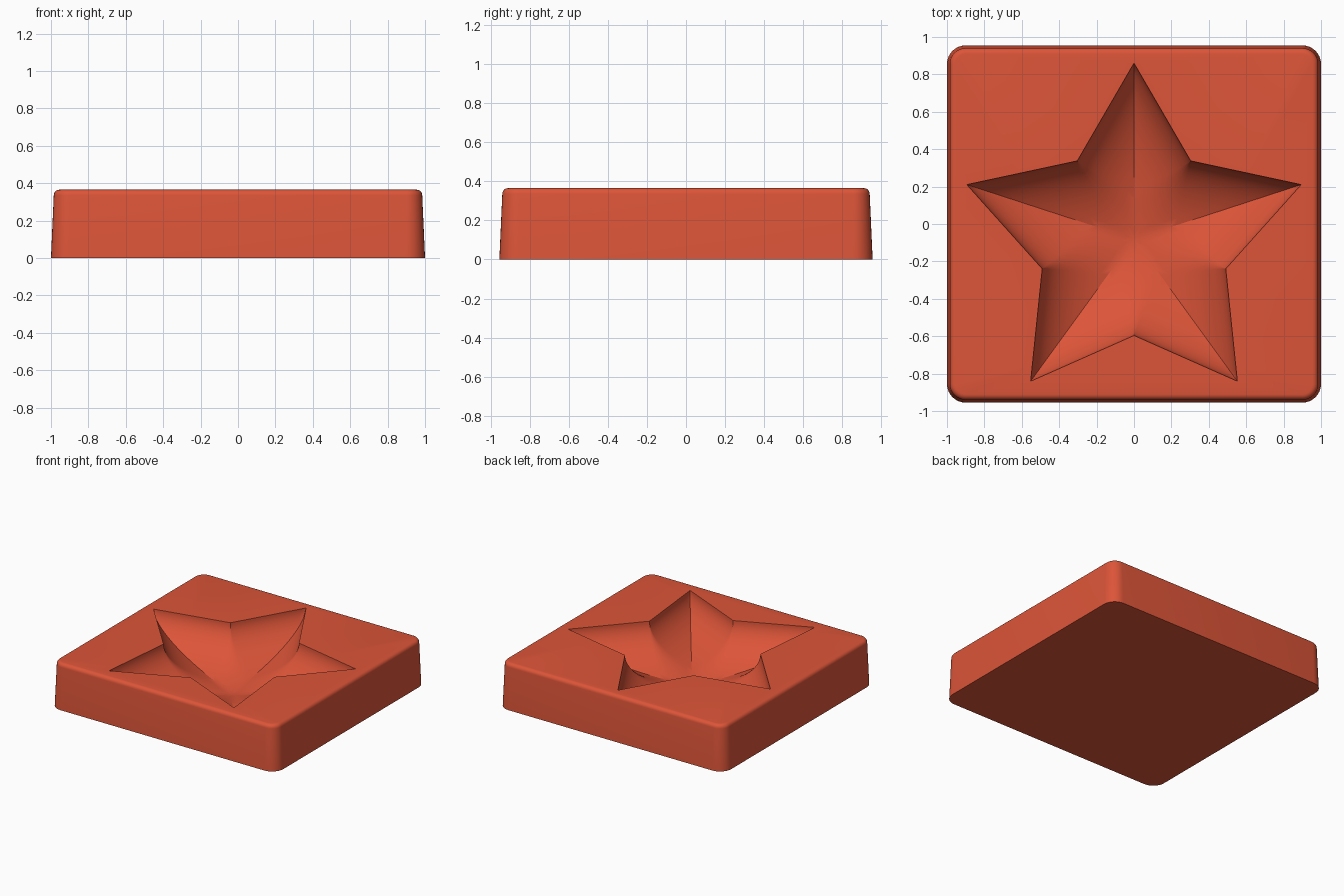
import bpy
import bmesh
import math
from mathutils import Vector

cube = bpy.data.objects.get("Cube")
if cube:
    bpy.data.objects.remove(cube, do_unlink=True)

# Main dimensions
HEIGHT = 0.365
CENTER = Vector((0, -0.08))
TIP_RADIUS, NOTCH_RADIUS = 0.94, 0.516
DEPTH = 0.33
ROWS, COLS = 28, 16

# One flat colour
red = bpy.data.materials.new("terracotta_red")
red.use_nodes = True
red.diffuse_color = (0.72, 0.09, 0.04, 1)
red.node_tree.nodes["Principled BSDF"].inputs["Base Color"].default_value = red.diffuse_color

bm = bmesh.new()


def star_point(radius, angle):
    return CENTER + radius * Vector((math.sin(angle), math.cos(angle)))


def hollow_depth(distance):
    """Rounded wall profile, steep at the rim and shallow in the middle."""
    u = min(distance / NOTCH_RADIUS, 1)
    return DEPTH * (0.82 * math.sqrt(1 - (1 - u) ** 2) + 0.18 * u)


def hollow_wedge(tip, notch):
    """Surface between one rim edge and the valley line from tip to centre."""
    edge = notch - tip
    grid = []
    for j in range(ROWS + 1):
        valley = tip.lerp(CENTER, j / ROWS)
        t = min((valley - tip).dot(edge) / edge.length_squared, 1)
        foot = tip + edge * t
        row = []
        for i in range(COLS + 1):
            p = foot.lerp(valley, (i / COLS) ** 2)
            row.append(bm.verts.new((p.x, p.y, HEIGHT - hollow_depth((p - foot).length))))
        grid.append(row)
    for a, b in zip(grid, grid[1:]):
        for i in range(COLS):
            bm.faces.new((a[i], a[i + 1], b[i + 1], b[i]))


# Star-shaped hollow: ten mirrored wedges
for k in range(5):
    angle = k * math.tau / 5
    for side in (-1, 1):
        hollow_wedge(star_point(TIP_RADIUS, angle),
                     star_point(NOTCH_RADIUS, angle + side * math.pi / 5))
bmesh.ops.remove_doubles(bm, verts=bm.verts[:], dist=0.0002)
bmesh.ops.dissolve_degenerate(bm, edges=bm.edges[:], dist=0.00001)
rim = [e for e in bm.edges if e.is_boundary]


def rounded_ring(inset, z, radius=0.1, steps=8):
    """Closed ring of vertices around a rounded rectangle."""
    ring = []
    r = radius - inset
    for q, (sx, sy) in enumerate(((1, 1), (-1, 1), (-1, -1), (1, -1))):
        for s in range(steps + 1):
            a = (q + s / steps) * math.pi / 2
            ring.append(bm.verts.new((sx * (1 - radius) + r * math.cos(a),
                                      sy * (0.955 - radius) + r * math.sin(a), z)))
    return ring


# Block: tapered sides with a rounded top edge
ROUND = 0.03
levels = [(0, 0), (0.015, HEIGHT - ROUND)]
for s in range(1, 6):
    a = s / 5 * math.pi / 2
    levels.append((0.015 + ROUND * (1 - math.cos(a)), HEIGHT - ROUND * (1 - math.sin(a))))
rings = [rounded_ring(inset, z) for inset, z in levels]
for low, high in zip(rings, rings[1:]):
    for i in range(len(low)):
        n = (i + 1) % len(low)
        bm.faces.new((low[i], low[n], high[n], high[i]))
bm.faces.new(rings[0][::-1])

# Flat top around the hollow
top = rings[-1]
outline = [bm.edges.get((top[i - 1], top[i])) for i in range(len(top))]
bmesh.ops.triangle_fill(bm, edges=rim + outline, use_beauty=True, normal=(0, 0, 1))
bmesh.ops.recalc_face_normals(bm, faces=bm.faces[:])

mesh = bpy.data.meshes.new("star_mould_block")
bm.to_mesh(mesh)
bm.free()
mesh.materials.append(red)
block = bpy.data.objects.new("star_mould_block", mesh)
bpy.context.collection.objects.link(block)

bpy.ops.object.select_all(action='DESELECT')
block.select_set(True)
bpy.context.view_layer.objects.active = block
bpy.ops.object.shade_smooth_by_angle(angle=math.radians(25))
